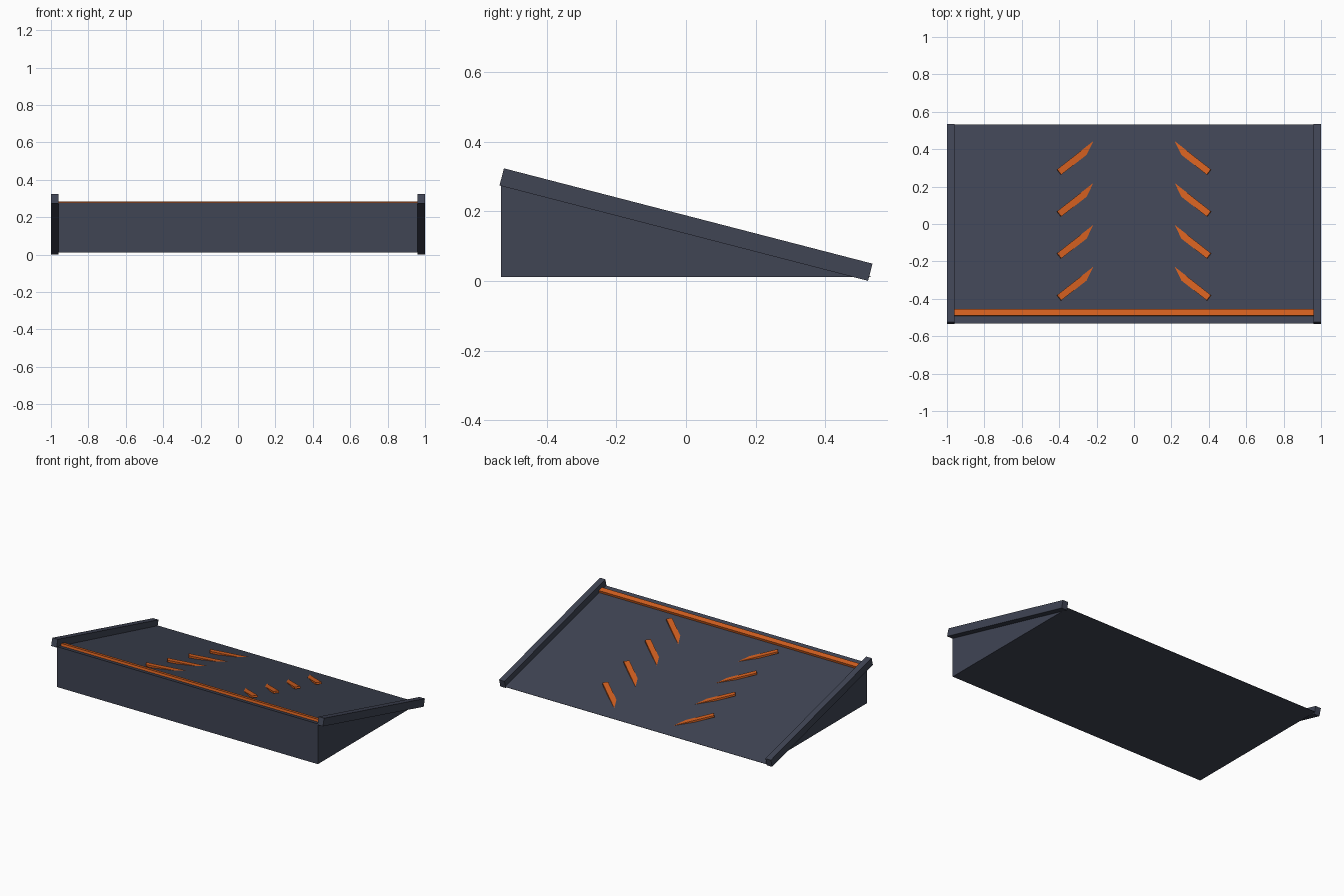
import bpy
import math

HALF_X, HALF_Y = 0.96, 0.532      # wedge footprint
BASE, TOP, TIP = 0.011, 0.279, 0.0125
SLOPE = math.atan((TOP - TIP) / (2 * HALF_Y))

old = bpy.data.objects.get("Cube")
if old:
    bpy.data.objects.remove(old, do_unlink=True)


def material(name, rgb):
    mat = bpy.data.materials.new(name)
    mat.use_nodes = True
    mat.diffuse_color = (*rgb, 1)
    bsdf = next(n for n in mat.node_tree.nodes if n.type == "BSDF_PRINCIPLED")
    bsdf.inputs["Base Color"].default_value = (*rgb, 1)
    return mat


slate = material("dark slate", (0.05, 0.058, 0.088))
orange = material("orange", (0.65, 0.115, 0.014))


def mesh_object(name, verts, faces, mat):
    mesh = bpy.data.meshes.new(name)
    mesh.from_pydata(verts, [], faces)
    mesh.materials.append(mat)
    obj = bpy.data.objects.new(name, mesh)
    bpy.context.collection.objects.link(obj)
    return obj


def box(name, size, loc, rot, mat):
    sx, sy, sz = (s / 2 for s in size)
    verts = [(x, y, z) for z in (-sz, sz)
             for x, y in ((-sx, -sy), (sx, -sy), (sx, sy), (-sx, sy))]
    faces = [(3, 2, 1, 0), (4, 5, 6, 7)]
    faces += [(i, (i + 1) % 4, (i + 1) % 4 + 4, i + 4) for i in range(4)]
    obj = mesh_object(name, verts, faces, mat)
    obj.location, obj.rotation_euler = loc, rot
    return obj


def deck_z(y):
    return TOP - (y + HALF_Y) * math.tan(SLOPE)


# Ramp wedge, extruded from its side profile
profile = [(-HALF_Y, BASE), (HALF_Y, BASE), (HALF_Y, TIP), (-HALF_Y, TOP)]
n = len(profile)
verts = [(x, y, z) for x in (-HALF_X, HALF_X) for y, z in profile]
faces = [tuple(reversed(range(n))), tuple(range(n, 2 * n))]
faces += [(i, (i + 1) % n, (i + 1) % n + n, i + n) for i in range(n)]
mesh_object("ramp_wedge", verts, faces, slate)

# Warning stripe along the high edge
stripe_y = -0.473
box("edge_stripe", (2 * HALF_X - 0.002, 0.035, 0.016),
    (0, stripe_y, deck_z(stripe_y) + 0.008), (-SLOPE, 0, 0), orange)

# Side rails and chevron bars, mirrored left and right
for side, sign in (("left", 1), ("right", -1)):
    box(side + "_rail", (0.04, 1.094, 0.051), (sign * 0.98, 0, 0.1623),
        (-math.radians(14.5), 0, 0), slate)
    for row in range(4):
        y = 0.367 - 0.224 * row
        box(f"{side}_chevron_bar_{row + 1}", (0.036, 0.30, 0.012),
            (sign * 0.286, y, deck_z(y)),
            (-SLOPE, 0, sign * math.radians(52)), orange)
